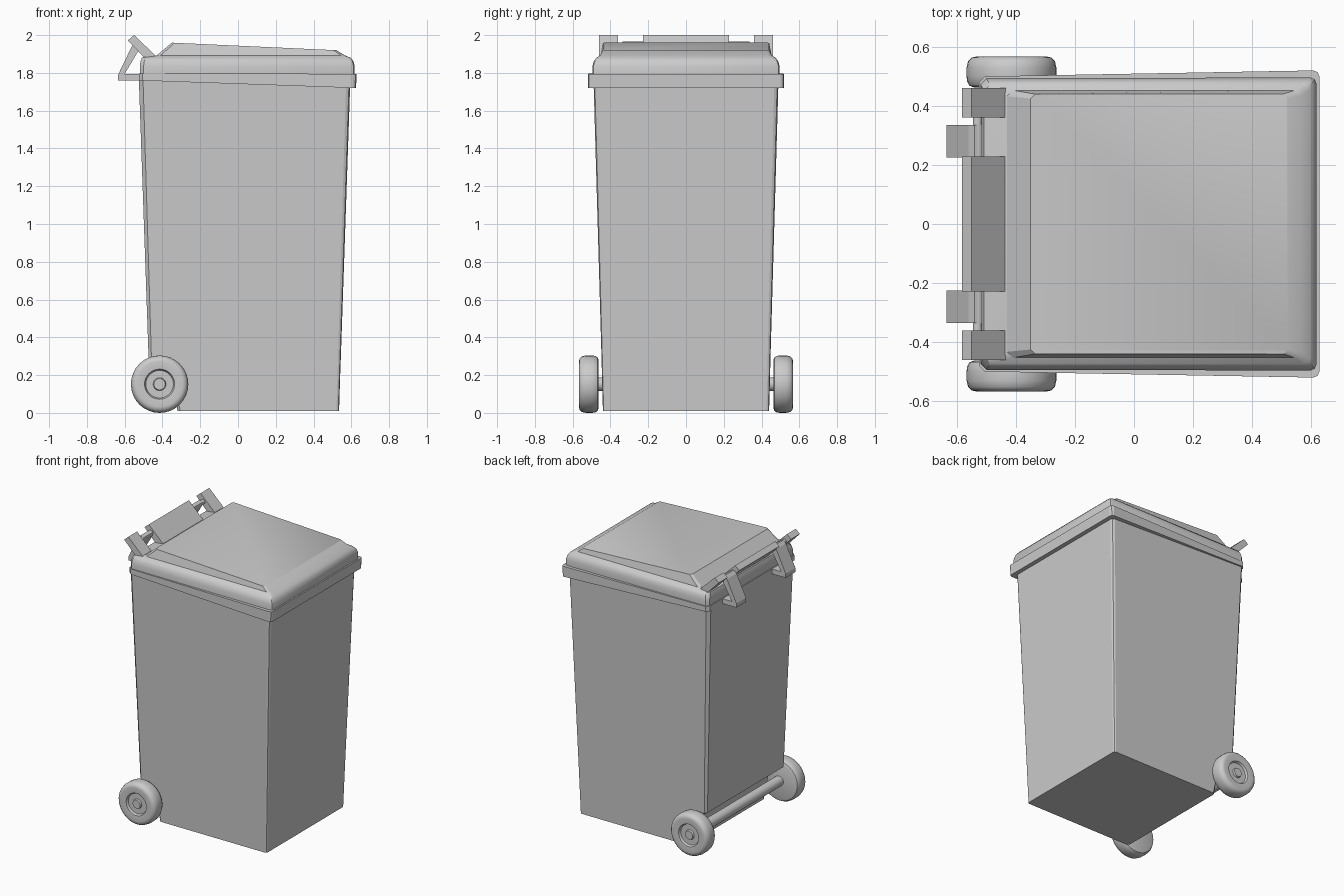
import bpy, bmesh, math

if "Cube" in bpy.data.objects:
    bpy.data.objects.remove(bpy.data.objects["Cube"])


def make_object(name, bm, smooth=None):
    bmesh.ops.remove_doubles(bm, verts=bm.verts, dist=1e-5)
    bmesh.ops.recalc_face_normals(bm, faces=bm.faces)
    me = bpy.data.meshes.new(name)
    bm.to_mesh(me)
    bm.free()
    ob = bpy.data.objects.new(name, me)
    bpy.context.collection.objects.link(ob)
    if smooth:
        bpy.ops.object.select_all(action='DESELECT')
        ob.select_set(True)
        bpy.context.view_layer.objects.active = ob
        bpy.ops.object.shade_smooth_by_angle(angle=math.radians(smooth))
    return ob


def ring(x0, x1, yb, yf, zb, zf, c):
    """Chamfered rectangle; half width and height vary from back (x0) to front (x1)."""
    outline = [(x0 + c, -yb), (x1 - c, -yf), (x1 - c * .3, -yf + c * .3), (x1, -yf + c),
               (x1, yf - c), (x1 - c * .3, yf - c * .3), (x1 - c, yf), (x0 + c, yb),
               (x0, yb - c), (x0, -yb + c)]
    return [(x, y, zb + (zf - zb) * (x - x0) / (x1 - x0)) for x, y in outline]


def loft(name, rings, smooth=None):
    bm = bmesh.new()
    loops = [[bm.verts.new(p) for p in r] for r in rings]
    for a, b in zip(loops, loops[1:]):
        for i in range(len(a)):
            j = (i + 1) % len(a)
            bm.faces.new((a[i], a[j], b[j], b[i]))
    bm.faces.new(loops[0])
    bm.faces.new(loops[-1])
    return make_object(name, bm, smooth)


def prism(name, profile, y0, y1):
    """Extrude an (x, z) profile along y."""
    return loft(name, [[(x, y, z) for x, z in profile] for y in (y0, y1)])


def revolve(name, profile, cx, cz, side=1, steps=32):
    """Spin an (r, y) profile round an axis parallel to y."""
    bm = bmesh.new()
    vs = [bm.verts.new((cx + r, side * y, cz)) for r, y in profile]
    es = [bm.edges.new(p) for p in zip(vs, vs[1:])]
    bmesh.ops.spin(bm, geom=vs + es, cent=(cx, 0, cz), axis=(0, 1, 0),
                   angle=math.tau, steps=steps, use_duplicate=False)
    return make_object(name, bm, 35)


# Tapered bin body, stepped in at the lower back for the axle
loft("body", [
    ring(-.32, .535, .44, .44, .01, .01, .014),
    ring(-.355, .541, .445, .445, .20, .20, .014),
    ring(-.473, .544, .447, .447, .28, .28, .015),
    ring(-.525, .595, .49, .49, 1.77, 1.77, .022)])

# Rim band, deeper and wider toward the front
loft("rim", [
    ring(-.525, .625, .50, .52, 1.76, 1.72, .02),
    ring(-.525, .628, .50, .52, 1.797, 1.795, .02)])

# Lid with rounded shoulder and sloping raised panel
loft("lid", [
    ring(-.52, .618, .494, .496, 1.79, 1.79, .02),
    ring(-.52, .618, .494, .496, 1.835, 1.835, .02),
    ring(-.516, .611, .486, .488, 1.862, 1.862, .02),
    ring(-.508, .597, .472, .474, 1.882, 1.880, .02),
    ring(-.43, .565, .453, .453, 1.893, 1.893, .02),
    ring(-.35, .52, .44, .44, 1.96, 1.92, .015)], 30)

# Slanted lid grip in three pieces joined by a rod
grip = [(-.55, 2.0), (-.583, 1.972), (-.50, 1.885), (-.43, 1.885)]
prism("grip_centre", grip, -.228, .228)
for side, tag in ((1, "left"), (-1, "right")):
    prism("grip_end_" + tag, grip, side * .36, side * .46)
revolve("hinge_rod", [(0, -.40), (.016, -.40), (.016, .40), (0, .40)], -.53, 1.945, steps=12)

# Bent hinge brackets from the body up to the rod
bracket = [(-.51, 1.76), (-.635, 1.76), (-.635, 1.79), (-.56, 1.945), (-.54, 1.965),
           (-.515, 1.955), (-.522, 1.925), (-.60, 1.795), (-.51, 1.795)]
for side, tag in ((1, "left"), (-1, "right")):
    prism("hinge_bracket_" + tag, bracket, side * .225, side * .335)

# Axle and wheels
WX, WZ = -.415, .152
revolve("axle", [(0, -.47), (.036, -.47), (.036, .47), (0, .47)], WX, WZ, steps=20)
wheel = [(0, .462), (.125, .462), (.142, .468), (.15, .482), (.152, .50), (.152, .53),
         (.147, .552), (.135, .564), (.12, .567), (.08, .563), (.073, .548),
         (.034, .548), (.03, .56), (0, .56)]
for side, tag in ((1, "left"), (-1, "right")):
    revolve("wheel_" + tag, wheel, WX, WZ, side)
